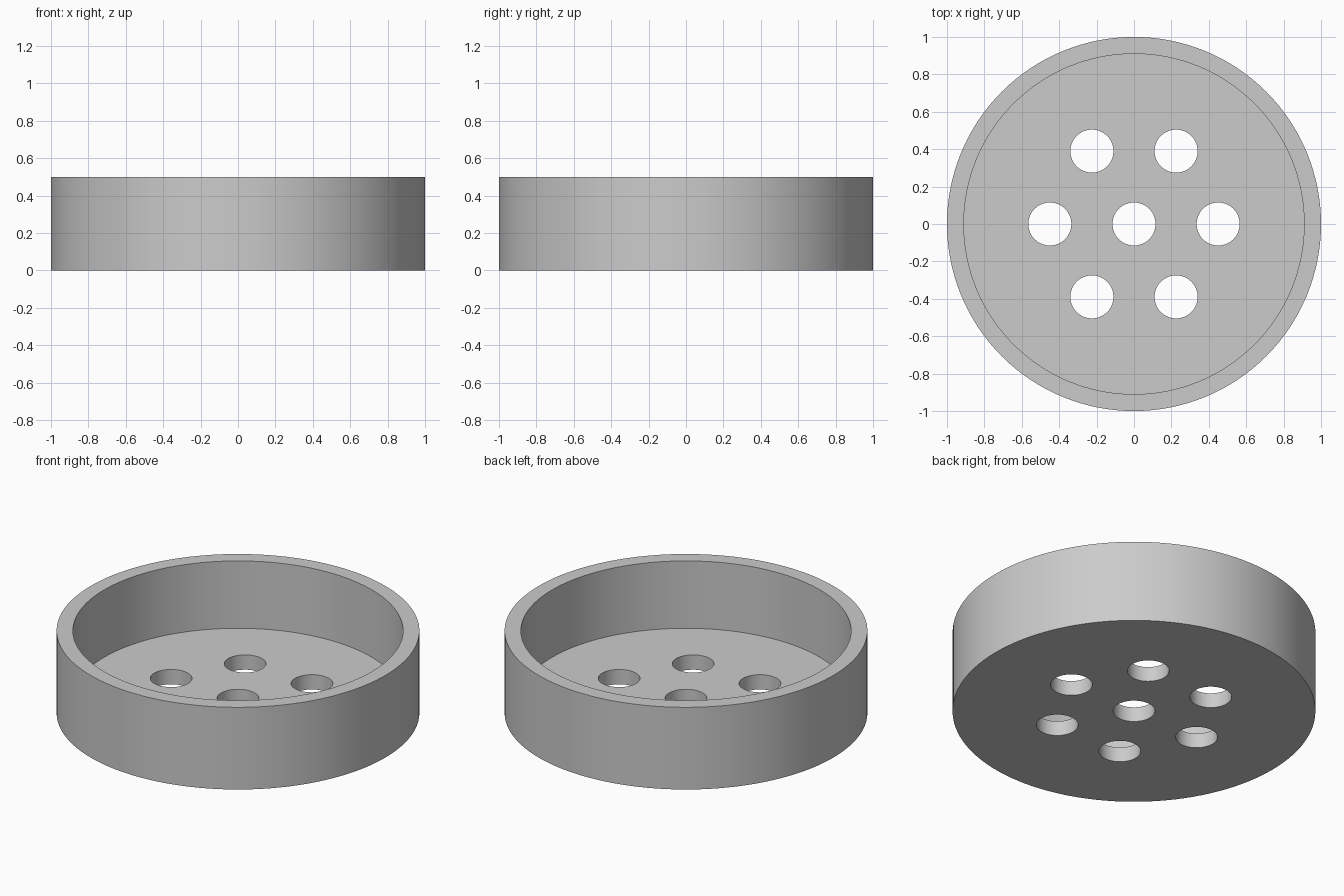
import bpy
from math import cos, sin, radians

cube = bpy.data.objects.get("Cube")
if cube:
    bpy.data.objects.remove(cube, do_unlink=True)

HEIGHT, WALL, FLOOR = 0.5, 0.09, 0.09
HOLE_RADIUS, RING_RADIUS = 0.115, 0.45

grey = bpy.data.materials.new("plain grey")
grey.use_nodes = True
colour = (0.6, 0.6, 0.6, 1)
grey.diffuse_color = colour
grey.node_tree.nodes["Principled BSDF"].inputs["Base Color"].default_value = colour


def cylinder(name, radius, bottom, top, x=0, y=0, sides=128):
    bpy.ops.mesh.primitive_cylinder_add(
        vertices=sides, radius=radius, depth=top - bottom,
        location=(x, y, (bottom + top) / 2))
    obj = bpy.context.object
    obj.name = name
    obj.data.materials.append(grey)
    return obj


def cut(target, cutter):
    cutter.hide_render = True
    mod = target.modifiers.new("cut", 'BOOLEAN')
    mod.operation = 'DIFFERENCE'
    mod.solver = 'EXACT'
    mod.object = cutter
    bpy.ops.object.select_all(action='DESELECT')
    target.select_set(True)
    bpy.context.view_layer.objects.active = target
    bpy.ops.object.modifier_apply(modifier=mod.name)
    bpy.data.objects.remove(cutter, do_unlink=True)


# Round open dish with a flat floor
dish = cylinder("drain_dish", 1, 0, HEIGHT)
cut(dish, cylinder("inside_cutter", 1 - WALL, FLOOR, HEIGHT + 0.2))

# One centre hole and a ring of six around it
centres = [(0, 0)]
for i in range(6):
    angle = radians(60 * i)
    centres.append((RING_RADIUS * cos(angle), RING_RADIUS * sin(angle)))
for x, y in centres:
    cut(dish, cylinder("hole_cutter", HOLE_RADIUS, -0.1, FLOOR + 0.1, x, y, 64))

# Smooth walls with sharp rims
bpy.ops.object.shade_smooth_by_angle(angle=radians(30))
